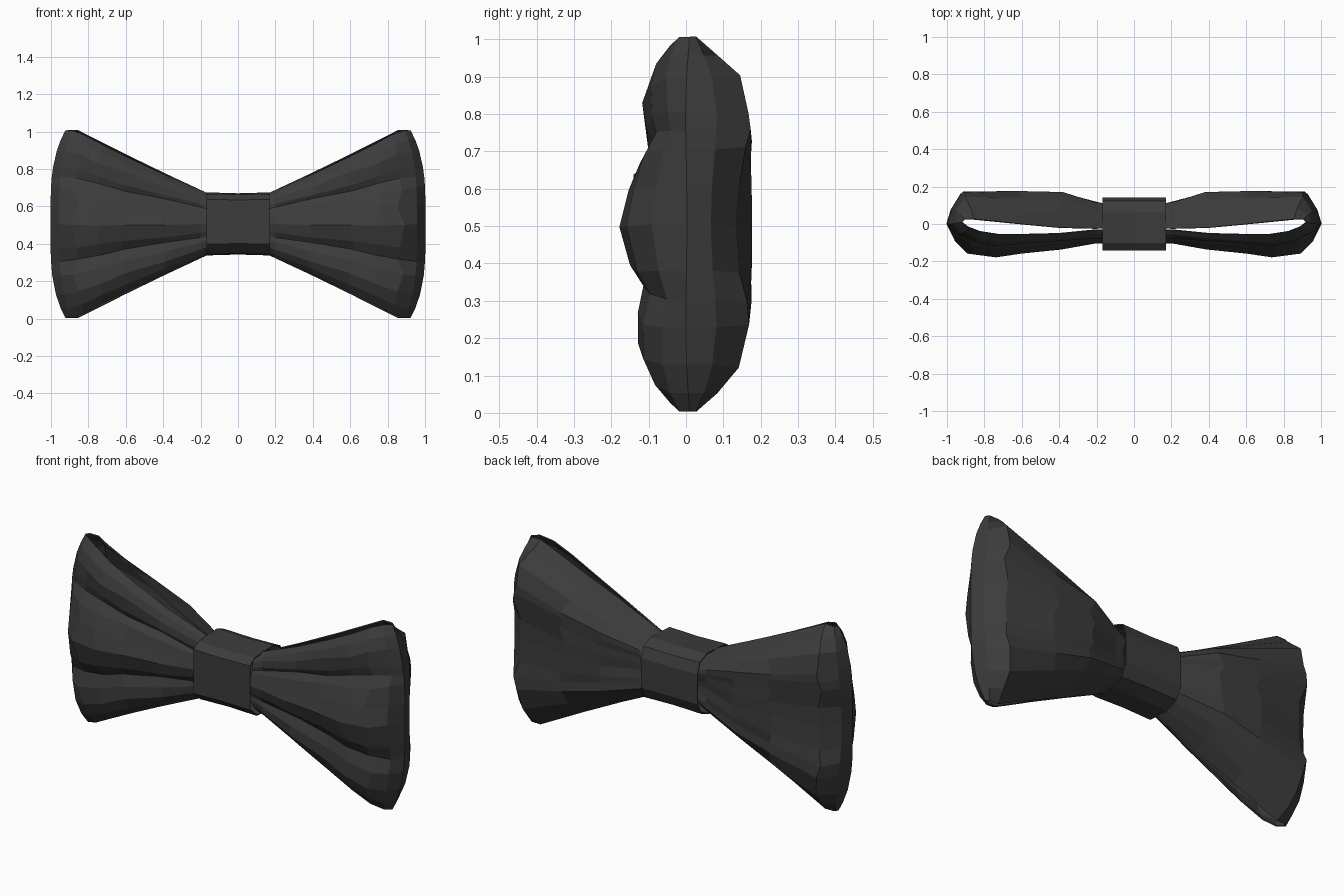
import bpy, bmesh, random

if "Cube" in bpy.data.objects:
    bpy.data.objects.remove(bpy.data.objects["Cube"])

fabric = bpy.data.materials.new("dark_fabric")
fabric.diffuse_color = (0.045, 0.045, 0.045, 1)
fabric.use_nodes = True
fabric.node_tree.nodes["Principled BSDF"].inputs["Base Color"].default_value = fabric.diffuse_color

# Pleat rows: height fraction, front bulge, back bulge
ROWS = [(-1, 0, 0), (-.9, .35, .4), (-.75, .6, .8), (-.55, .62, 1), (-.4, .45, .95),
        (-.25, .75, .82), (0, 1, .72), (.2, .82, .78), (.4, .58, .93), (.5, .3, 1),
        (.6, .42, 1), (.78, .48, .8), (.9, .32, .4), (1, 0, 0)]

# Loop of cloth seen from above: x, y at the bulge, y at the open edge
FRONT = [(.14, -.10, -.03), (.2, -.10, -.03), (.4, -.13, -.05), (.6, -.155, -.055),
         (.75, -.175, -.055), (.87, -.155, -.04), (.955, -.09, -.015)]
BACK = [(1.0, 0, .01), (.98, .08, .025), (.91, .168, .025), (.62, .17, 0),
        (.4, .165, -.02), (.2, .12, -.025), (.14, .105, -.02)]


def make_object(name, bm, thickness):
    bmesh.ops.recalc_face_normals(bm, faces=bm.faces)
    mesh = bpy.data.meshes.new(name)
    bm.to_mesh(mesh)
    bm.free()
    ob = bpy.data.objects.new(name, mesh)
    bpy.context.collection.objects.link(ob)
    mesh.materials.append(fabric)
    mod = ob.modifiers.new("cloth_thickness", 'SOLIDIFY')
    mod.thickness = thickness
    mod.offset = 0
    return ob


def skin(bm, grid, closed=False):
    for a, b in zip(grid, grid[1:]):
        n = len(a)
        for i in range(n if closed else n - 1):
            j = (i + 1) % n
            bm.faces.new((a[i], b[i], b[j], a[j]))


def wing(name, side):
    random.seed(4)
    bm = bmesh.new()
    grid = []
    for k, (x, mid, edge) in enumerate(FRONT + BACK):
        is_front = k < len(FRONT)
        half = min(.5, .17 + .335 * (x - .18) / .72)
        if is_front and .3 < x < .9:
            half *= .97
        col = []
        for v, pf, pb in ROWS:
            p = pf if is_front else pb
            # pleats only deepen away from the knot
            if x < .3:
                p = .5 * p + .5 * (1 - v ** 4)
            # the back only dips towards its outer end
            elif not is_front and x < .7 and abs(v) < .5:
                p = 1
            px = x * (1 - .08 * abs(v) ** 3.5 * x ** 3)
            py = edge + (mid - edge) * p
            pz = .505 + half * v
            if .3 < x < .95 and abs(v) < .9:
                px += random.uniform(-.02, .02)
                py += random.uniform(-.004, .004)
                pz += random.uniform(-.008, .008)
            col.append(bm.verts.new((side * px, py, pz)))
        grid.append(col)
    skin(bm, grid)
    return make_object(name, bm, .006)


# Cloth loops either side
wing("right_wing", 1)
wing("left_wing", -1)

# Centre band wrapped around the gathered middle
PROFILE = [(-.138, .40), (-.138, .51), (-.138, .635), (-.10, .662), (.06, .67), (.12, .645),
           (.14, .59), (.14, .43), (.11, .37), (.04, .342), (-.08, .348)]
bm = bmesh.new()
rings = [[bm.verts.new((x, y, .505 + (z - .505) * s)) for y, z in PROFILE]
         for x, s in ((-.168, 1.01), (0, .98), (.17, 1.01))]
skin(bm, rings, closed=True)
make_object("centre_knot", bm, .006)
